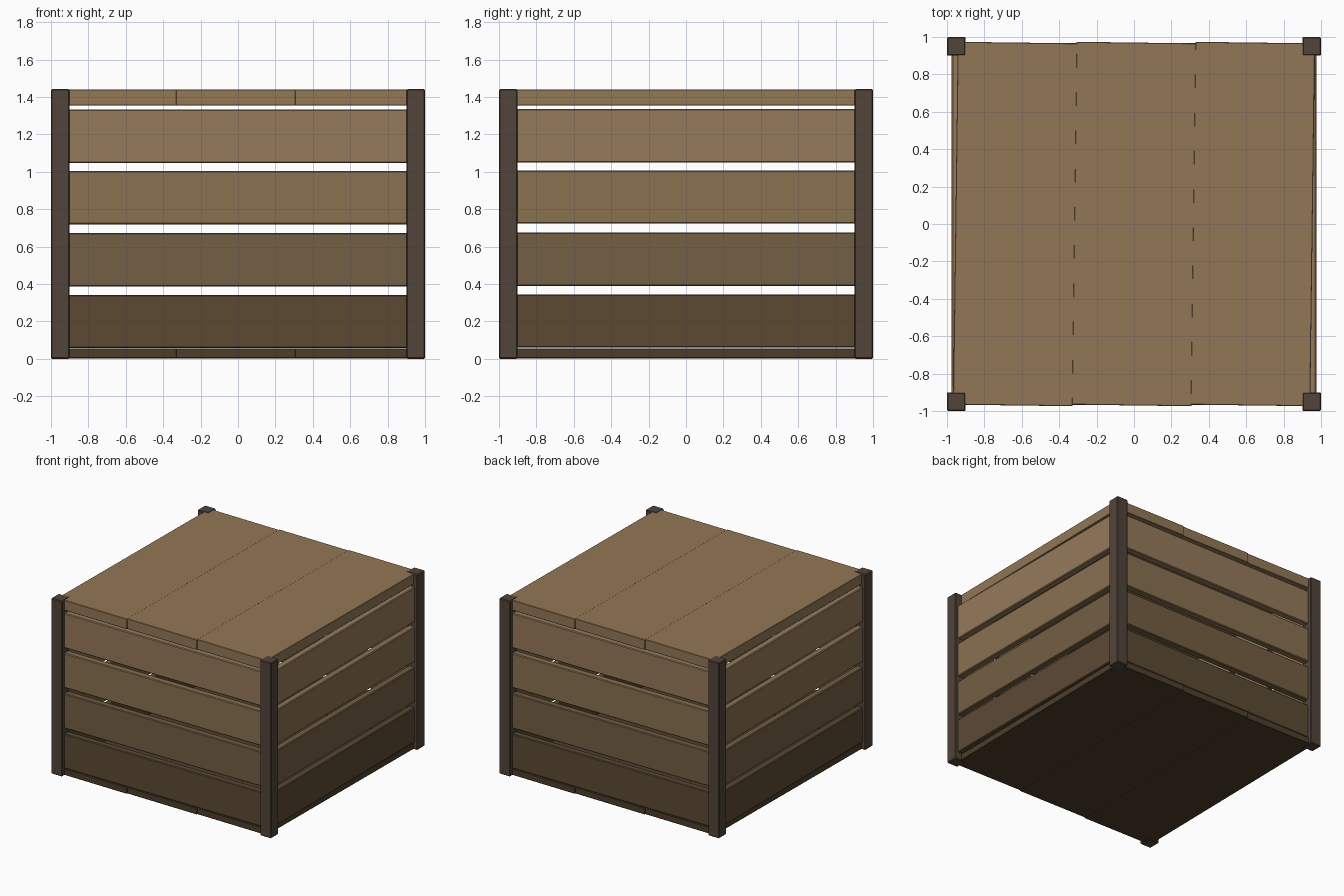
import bpy
from math import radians

if "Cube" in bpy.data.objects:
    bpy.data.objects.remove(bpy.data.objects["Cube"])


def material(name, rgb):
    m = bpy.data.materials.new(name)
    m.diffuse_color = [(c / 255) ** 2.2 for c in rgb] + [1]
    m.use_nodes = True
    m.node_tree.nodes["Principled BSDF"].inputs["Base Color"].default_value = m.diffuse_color
    return m


def box(name, centre, size, mat, rot=0.0, bevel=0.006):
    bpy.ops.mesh.primitive_cube_add(size=1, location=centre)
    ob = bpy.context.object
    ob.name = name
    ob.scale = size
    bpy.ops.object.transform_apply(location=False, rotation=False, scale=True)
    ob.rotation_euler.z = rot
    ob.data.materials.append(mat)
    b = ob.modifiers.new("edge_bevel", 'BEVEL')
    b.width = bevel
    b.segments = 1
    return ob


post_mat = material("dark_post", (82, 70, 61))
lid_mat = material("lid_wood", (145, 119, 87))
floor_mat = material("floor_wood", (78, 64, 47))
row_mats = [material(f"slat_wood_{i}", c) for i, c in enumerate(
    [(92, 75, 55), (115, 95, 69), (136, 112, 81), (148, 121, 91)])]

# Corner posts
for sx in (-1, 1):
    for sy in (-1, 1):
        box("corner_post", (sx * 0.95, sy * 0.95, 0.721), (0.1, 0.1, 1.442), post_mat)

# Four rows of slats on each wall
T = 0.055
rows = [(0.057, 0.341), (0.386, 0.672), (0.719, 1.004), (1.046, 1.332)]
for (z0, z1), mat in zip(rows, row_mats):
    z, h = (z0 + z1) / 2, z1 - z0
    for s in (-1, 1):
        box("front_slat" if s < 0 else "back_slat",
            (0, s * (0.968 - T / 2), z), (1.84, T, h), mat)
        box("left_slat" if s < 0 else "right_slat",
            (s * (0.975 - T / 2), 0, z + 0.003), (T, 1.84, h), mat)

# Lid and floor boards, each a touch crooked
for i in (-1, 0, 1):
    box("lid_board", (i * 0.635, 0, 1.397), (0.64, 1.94, 0.084), lid_mat,
        radians(-0.75), bevel=0.003)
    box("floor_board", (i * 0.635, 0, 0.029), (0.64, 1.94, 0.053), floor_mat,
        radians(-0.75), bevel=0.003)
